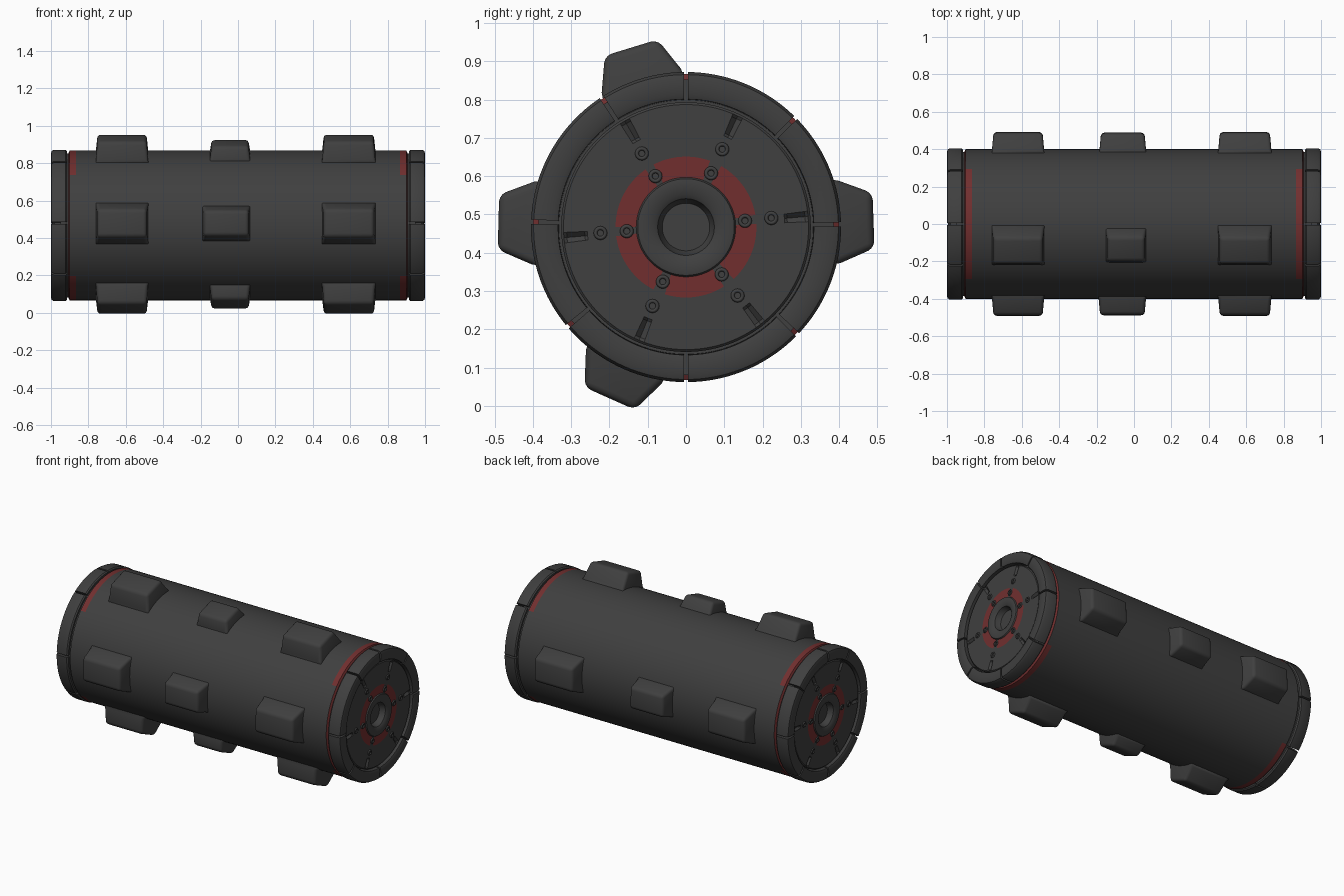
import bpy, bmesh, math
from math import sin, cos, radians

if "Cube" in bpy.data.objects:
    bpy.data.objects.remove(bpy.data.objects["Cube"])

CZ = 0.467                                   # height of the drum axis
SEG = 144
SPOKES = [6, 65, 121, 184, 247, 307]         # spoke seams on the end faces
SLITS = [1, 45, 90, 123, 178, 220, 270, 316] # gaps between rim blocks


def material(name, col):
    m = bpy.data.materials.new(name)
    m.diffuse_color = (*col, 1)
    m.use_nodes = True
    m.node_tree.nodes["Principled BSDF"].inputs["Base Color"].default_value = m.diffuse_color
    return m


GREY = material("dark grey", (0.05, 0.05, 0.05))
RED = material("dull red", (0.165, 0.028, 0.028))


def pt(x, r, a):
    """Point at distance x along the axis, radius r, angle a in degrees."""
    return (x, r * cos(radians(a)), CZ + r * sin(radians(a)))


def finish(name, bm, mirror=False, angle=35):
    bmesh.ops.recalc_face_normals(bm, faces=bm.faces[:])
    me = bpy.data.meshes.new(name)
    bm.to_mesh(me)
    bm.free()
    me.materials.append(GREY)
    me.materials.append(RED)
    ob = bpy.data.objects.new(name, me)
    bpy.context.collection.objects.link(ob)
    bpy.ops.object.select_all(action='DESELECT')
    ob.select_set(True)
    bpy.context.view_layer.objects.active = ob
    bpy.ops.object.shade_smooth_by_angle(angle=radians(angle))
    if mirror:
        ob.modifiers.new("Mirror", 'MIRROR')
    return ob


def near_spoke(a, tol):
    return any(abs((a - s + 180) % 360 - 180) < tol for s in SPOKES)


# Drum body with end discs: half profile (x, radius), turned and mirrored
profile = [(0, .4), (.866, .4), (.9, .4), (.907, .386), (.95, .386), (.95, .326),
           (.98, .326), (.986, .32), (.986, .312), (.986, .265), (.986, .258),
           (.986, .184), (.986, .13), (.993, .126), (.995, .115), (.991, .085),
           (.984, .074), (.965, .069), (.95, .062)]
bm = bmesh.new()
cols = {round(s * SEG / 360) % SEG for s in SPOKES}
rings = []
for x, r in profile:
    ring = []
    for i in range(SEG):
        # engraved outer part of each spoke seam
        dip = .012 if i in cols and x == .986 and .26 < r < .315 else 0
        ring.append(bm.verts.new(pt(x - dip, r, i * 360 / SEG)))
    rings.append(ring)
for k in range(len(rings) - 1):
    for i in range(SEG):
        j = (i + 1) % SEG
        f = bm.faces.new((rings[k][i], rings[k][j], rings[k + 1][j], rings[k + 1][i]))
        a = (i + .5) * 360 / SEG
        if k == 1 and abs(sin(radians(a))) > .68:      # red bands, top and bottom
            f.material_index = 1
        if k == 2:                                     # red groove lip
            f.material_index = 1
        if k == 11 and not near_spoke(a, 4.5):         # red ring on the end face
            f.material_index = 1
bm.faces.new(rings[-1])
finish("drum_body", bm, True)

# Rim blocks around each end
section = [(.914, .345), (.914, .398), (.921, .405), (.984, .405), (.996, .398),
           (1.0, .386), (1.0, .346), (.995, .334), (.945, .332)]
bm = bmesh.new()
for n, a0 in enumerate(SLITS):
    a1 = SLITS[(n + 1) % len(SLITS)]
    if a1 < a0:
        a1 += 360
    a0, a1 = a0 + .8, a1 - .8
    steps = round((a1 - a0) / 2.5)
    loops = [[bm.verts.new(pt(x, r, a0 + (a1 - a0) * t / steps)) for x, r in section]
             for t in range(steps + 1)]
    for p, q in zip(loops, loops[1:]):
        for i in range(len(section)):
            j = (i + 1) % len(section)
            bm.faces.new((p[i], p[j], q[j], q[i]))
    bm.faces.new(loops[0])
    bm.faces.new(loops[-1])
finish("rim_blocks", bm, True)

# Small eyelets, two on each spoke seam
bm = bmesh.new()
for s in SPOKES:
    for rad in (.155, .224):
        _, cy, cz = pt(0, rad, s)
        grid = [[bm.verts.new((.987 + .006 * sin(v * math.tau / 6),
                               cy + (.013 + .005 * cos(v * math.tau / 6)) * cos(u * math.tau / 16),
                               cz + (.013 + .005 * cos(v * math.tau / 6)) * sin(u * math.tau / 16)))
                 for v in range(6)] for u in range(16)]
        for u in range(16):
            for v in range(6):
                p, q, w = grid[u], grid[(u + 1) % 16], (v + 1) % 6
                bm.faces.new((p[v], q[v], q[w], p[w]))
finish("seam_eyelets", bm, True, 80)


# Tapered lugs in four rows along the drum
def lug(name, x0, x1, ang, top, half_base=.108, half_tip=.072):
    bm = bmesh.new()
    a = radians(ang)
    layers = []
    for r, w, e in ((.36, half_base + .004, .008), (.4, half_base, .004), (top, half_tip, -.004)):
        layers.append([bm.verts.new((x, r * cos(a) - t * sin(a), CZ + r * sin(a) + t * cos(a)))
                       for x, t in ((x0 - e, -w), (x1 + e, -w), (x1 + e, w), (x0 - e, w))])
    for p, q in zip(layers, layers[1:]):
        for i in range(4):
            j = (i + 1) % 4
            bm.faces.new((p[i], p[j], q[j], q[i]))
    bm.faces.new(layers[0])
    bm.faces.new(layers[-1])
    tips = set(layers[2])
    edges = [e for e in bm.edges if tips & set(e.verts)]
    bmesh.ops.bevel(bm, geom=edges, offset=.018, segments=3, profile=.5, affect='EDGES')
    finish(name, bm, angle=40)


for row, ang, mid_top, mid_x0 in (("back", 2, .487, -.18), ("top", 107, .462, -.145),
                                  ("front", 178.5, .487, -.185), ("bottom", 246, .462, -.145)):
    lug(row + "_lug_left", -.755, -.485, ang, .49)
    lug(row + "_lug_middle", mid_x0, .06, ang, mid_top, .092, .066)
    lug(row + "_lug_right", .455, .73, ang, .49)
